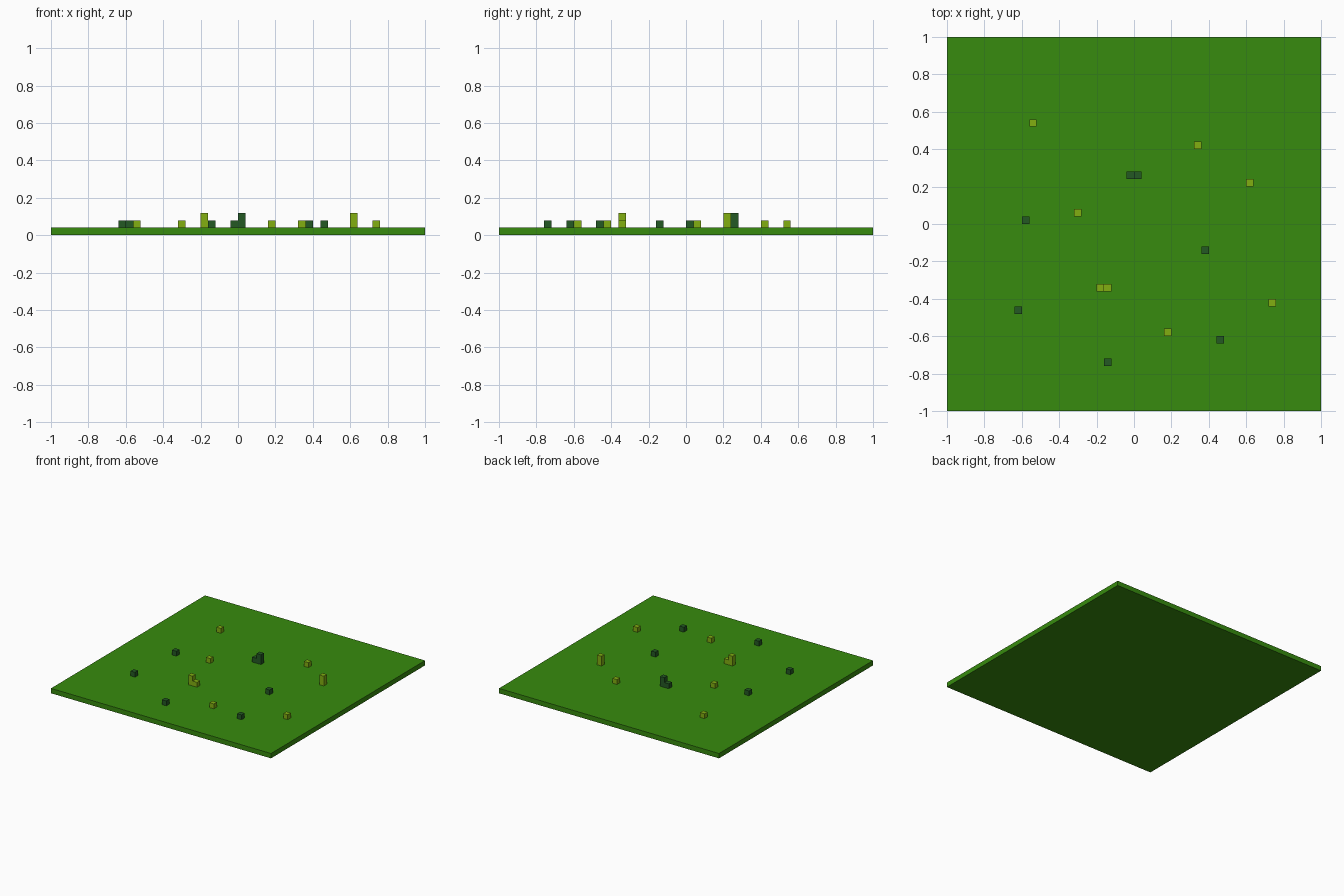
import bpy

cube = bpy.data.objects.get("Cube")
if cube:
    bpy.data.objects.remove(cube, do_unlink=True)

U = 0.04  # block size


def material(name, rgb):
    mat = bpy.data.materials.new(name)
    mat.use_nodes = True
    mat.diffuse_color = (*rgb, 1)
    mat.node_tree.nodes["Principled BSDF"].inputs["Base Color"].default_value = (*rgb, 1)
    return mat


def box(name, x, y, z, size, mat):
    """Box centred on x, y with its underside at z."""
    bpy.ops.mesh.primitive_cube_add(size=1, location=(x, y, z + size[2] / 2))
    obj = bpy.context.object
    obj.name = name
    obj.scale = size
    bpy.ops.object.transform_apply(location=False, rotation=False, scale=True)
    obj.data.materials.append(mat)
    return obj


grass = material("grass green", (0.038, 0.258, 0.0044))
lime = material("lime green", (0.223, 0.429, 0.0056))
dark = material("dark green", (0.017, 0.098, 0.017))

# Ground slab
box("ground_slab", 0, 0, 0, (2, 2, U), grass)

# Tufts: x, y, height in blocks
light_tufts = [(-0.54, 0.54, 1), (0.34, 0.42, 1), (0.62, 0.22, 2), (-0.30, 0.06, 1),
               (-0.18, -0.34, 2), (-0.14, -0.34, 1), (0.18, -0.58, 1), (0.74, -0.42, 1)]
dark_tufts = [(-0.02, 0.26, 1), (0.02, 0.26, 2), (-0.58, 0.02, 1), (0.38, -0.14, 1),
              (-0.62, -0.46, 1), (-0.14, -0.74, 1), (0.46, -0.62, 1)]

for name, tufts, mat in (("light_tuft", light_tufts, lime), ("dark_tuft", dark_tufts, dark)):
    for i, (x, y, h) in enumerate(tufts, 1):
        box(f"{name}_{i}", x, y, U, (U, U, U * h), mat)
